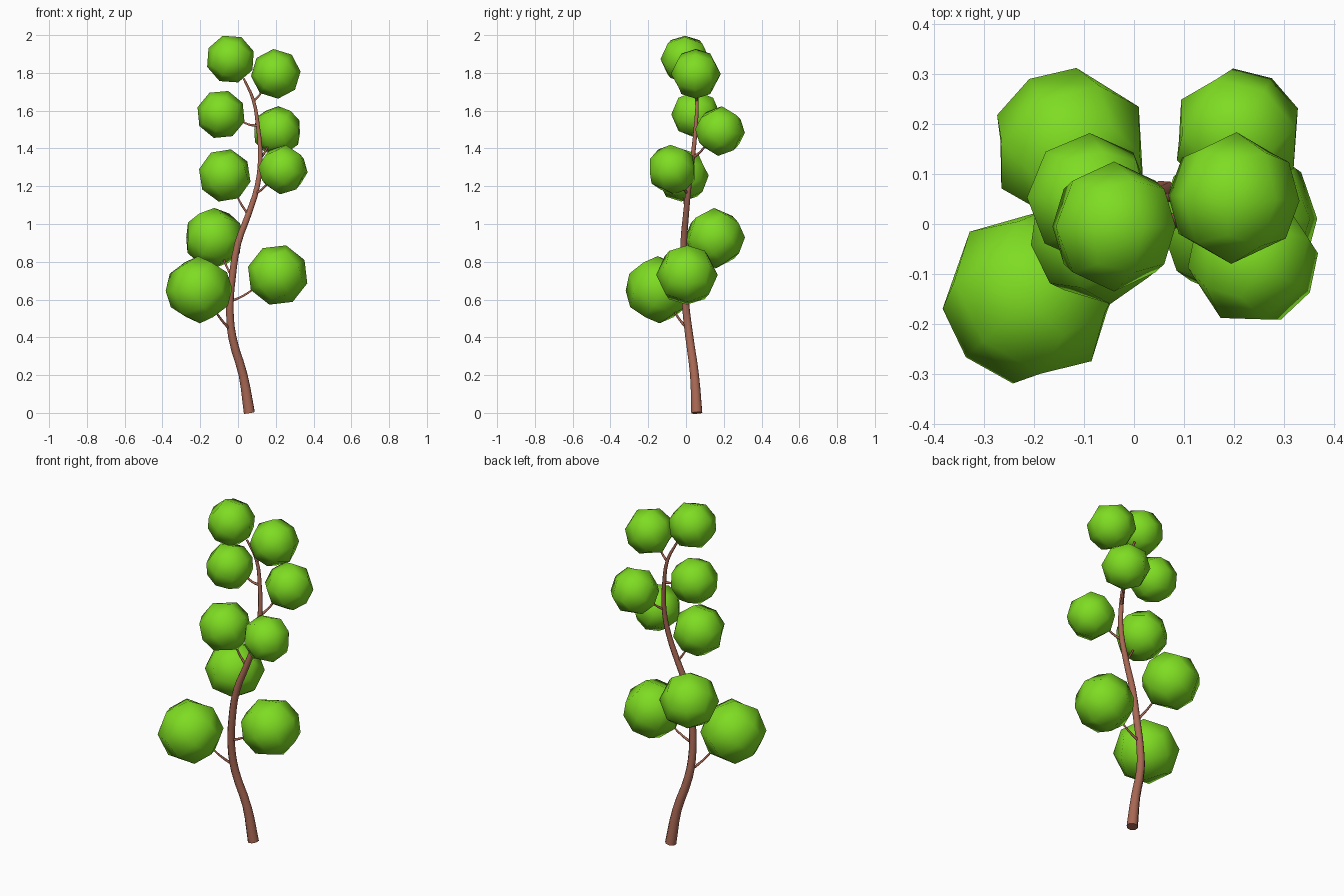
import bpy
import bmesh
from mathutils import Vector

cube = bpy.data.objects.get("Cube")
if cube:
    bpy.data.objects.remove(cube, do_unlink=True)


def make_material(name, rgb):
    mat = bpy.data.materials.new(name)
    mat.use_nodes = True
    mat.diffuse_color = (*rgb, 1)
    bsdf = mat.node_tree.nodes["Principled BSDF"]
    bsdf.inputs["Base Color"].default_value = (*rgb, 1)
    bsdf.inputs["Roughness"].default_value = 0.9
    return mat


bark = make_material("bark_brown", (0.40, 0.14, 0.09))
green = make_material("leaf_green", (0.21, 0.72, 0.016))


def tube(name, points, radii, resolution):
    """Tapered round branch through the points, turned into a mesh."""
    curve = bpy.data.curves.new(name, "CURVE")
    curve.dimensions = "3D"
    curve.bevel_depth = 1.0
    curve.bevel_resolution = resolution
    curve.resolution_u = 3
    curve.use_fill_caps = True
    spline = curve.splines.new("BEZIER")
    spline.bezier_points.add(len(points) - 1)
    for bp, co, radius in zip(spline.bezier_points, points, radii):
        bp.co = co
        bp.radius = radius
        bp.handle_left_type = bp.handle_right_type = "AUTO"
    temp = bpy.data.objects.new(name + "_path", curve)
    bpy.context.collection.objects.link(temp)
    graph = bpy.context.evaluated_depsgraph_get()
    mesh = bpy.data.meshes.new_from_object(temp.evaluated_get(graph))
    bpy.data.objects.remove(temp, do_unlink=True)
    mesh.materials.clear()
    mesh.materials.append(bark)
    mesh.shade_smooth()
    obj = bpy.data.objects.new(name, mesh)
    bpy.context.collection.objects.link(obj)


def leaf_ball(name, centre, radius, direction):
    """Cube cut once each way and rounded to a ball, turned along the stem."""
    bm = bmesh.new()
    bmesh.ops.create_cube(bm, size=2)
    bmesh.ops.subdivide_edges(bm, edges=bm.edges[:], cuts=1, use_grid_fill=True)
    rot = direction.to_track_quat("X", "Z")
    for vert in bm.verts:
        vert.co = centre + rot @ (vert.co.normalized() * radius)
    bmesh.ops.recalc_face_normals(bm, faces=bm.faces[:])
    mesh = bpy.data.meshes.new(name)
    bm.to_mesh(mesh)
    bm.free()
    mesh.materials.append(green)
    mesh.shade_smooth()
    obj = bpy.data.objects.new(name, mesh)
    bpy.context.collection.objects.link(obj)


# Trunk: x, y, z, radius
trunk = [
    (0.06, 0.057, 0.0, 0.031), (0.027, 0.045, 0.2, 0.025),
    (-0.03, 0.018, 0.4, 0.023), (-0.043, 0.0, 0.55, 0.021),
    (-0.03, -0.012, 0.72, 0.02), (0.0, -0.012, 0.9, 0.019),
    (0.055, 0.0, 1.05, 0.017), (0.102, 0.015, 1.2, 0.015),
    (0.118, 0.035, 1.35, 0.013), (0.105, 0.052, 1.52, 0.011),
    (0.08, 0.057, 1.66, 0.009), (0.03, 0.04, 1.77, 0.006),
]
tube("trunk", [p[:3] for p in trunk], [p[3] for p in trunk], 2)

# Top foliage sits on the trunk tip
leaf_ball("top_leaf", Vector((-0.04, -0.005, 1.873)), 0.13, Vector((-1, 0, 0.5)))

# Side foliage: stem root on the trunk, leaf centre, leaf radius
branches = [
    ((-0.04, 0.012, 0.44), (-0.207, -0.145, 0.652), 0.178),
    ((-0.04, -0.004, 0.59), (0.21, 0.005, 0.73), 0.163),
    ((-0.03, -0.012, 0.72), (-0.128, 0.153, 0.925), 0.16),
    ((0.055, 0.0, 1.05), (-0.07, -0.02, 1.257), 0.142),
    ((0.09, 0.01, 1.16), (0.238, -0.073, 1.288), 0.132),
    ((0.118, 0.035, 1.35), (0.207, 0.18, 1.492), 0.132),
    ((0.105, 0.05, 1.52), (-0.09, 0.052, 1.58), 0.13),
    ((0.08, 0.057, 1.65), (0.2, 0.052, 1.795), 0.132),
]
for number, (root, centre, radius) in enumerate(branches, 1):
    root, centre = Vector(root), Vector(centre)
    direction = (centre - root).normalized()
    tip = centre - direction * radius * 0.8
    middle = root.lerp(tip, 0.5) - Vector((0, 0, 0.008))
    tube(f"stem_{number}", [root, middle, tip], [0.008, 0.006, 0.005], 1)
    leaf_ball(f"leaf_{number}", centre, radius, direction)
